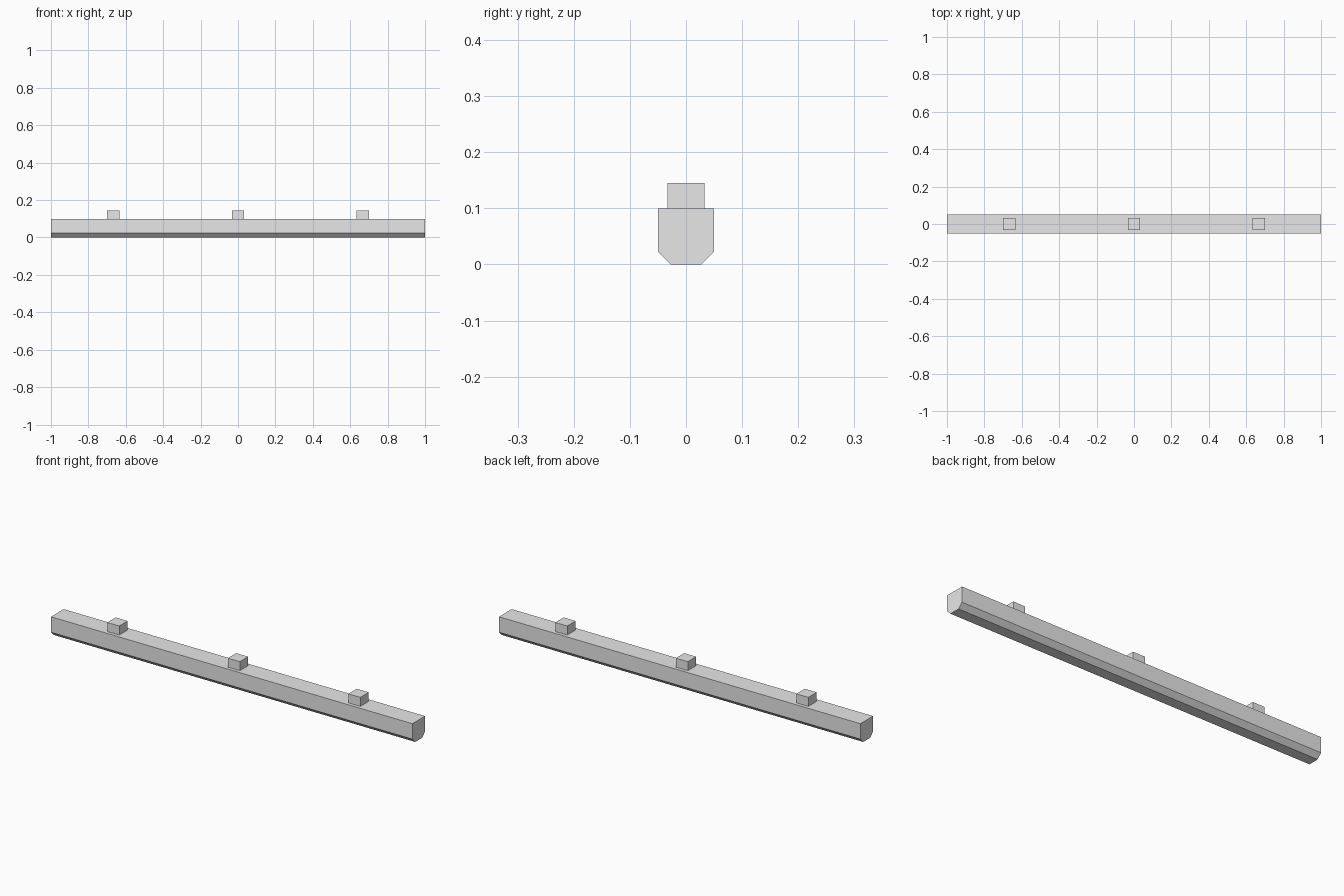
import bpy
import bmesh

cube = bpy.data.objects.get("Cube")
if cube:
    bpy.data.objects.remove(cube, do_unlink=True)

grey = bpy.data.materials.new("plain_grey")
grey.use_nodes = True
colour = (0.8, 0.8, 0.8, 1)
grey.diffuse_color = colour
grey.node_tree.nodes["Principled BSDF"].inputs["Base Color"].default_value = colour


def extrude_along_x(name, profile, length, x=0):
    """Extrude a (y, z) profile into a closed prism centred on x."""
    bm = bmesh.new()
    face = bm.faces.new([bm.verts.new((-length / 2, y, z)) for y, z in profile])
    result = bmesh.ops.extrude_face_region(bm, geom=[face], use_keep_orig=True)
    moved = [g for g in result["geom"] if isinstance(g, bmesh.types.BMVert)]
    bmesh.ops.translate(bm, verts=moved, vec=(length, 0, 0))
    bmesh.ops.recalc_face_normals(bm, faces=bm.faces)
    mesh = bpy.data.meshes.new(name)
    bm.to_mesh(mesh)
    bm.free()
    mesh.materials.append(grey)
    obj = bpy.data.objects.new(name, mesh)
    obj.location.x = x
    bpy.context.collection.objects.link(obj)
    return obj


def mirrored(half):
    """Complete a half profile by mirroring it across y = 0."""
    return half + [(-y, z) for y, z in reversed(half)]


# Long beam with its two lower edges chamfered
extrude_along_x("beam", mirrored([(0.027, 0), (0.05, 0.023), (0.05, 0.1)]), 2)

# Three evenly spaced mounting blocks on top
for label, x in (("right", -0.667), ("centre", 0), ("left", 0.667)):
    extrude_along_x(f"{label}_block", mirrored([(0.033, 0.1), (0.033, 0.145)]), 0.066, x)
